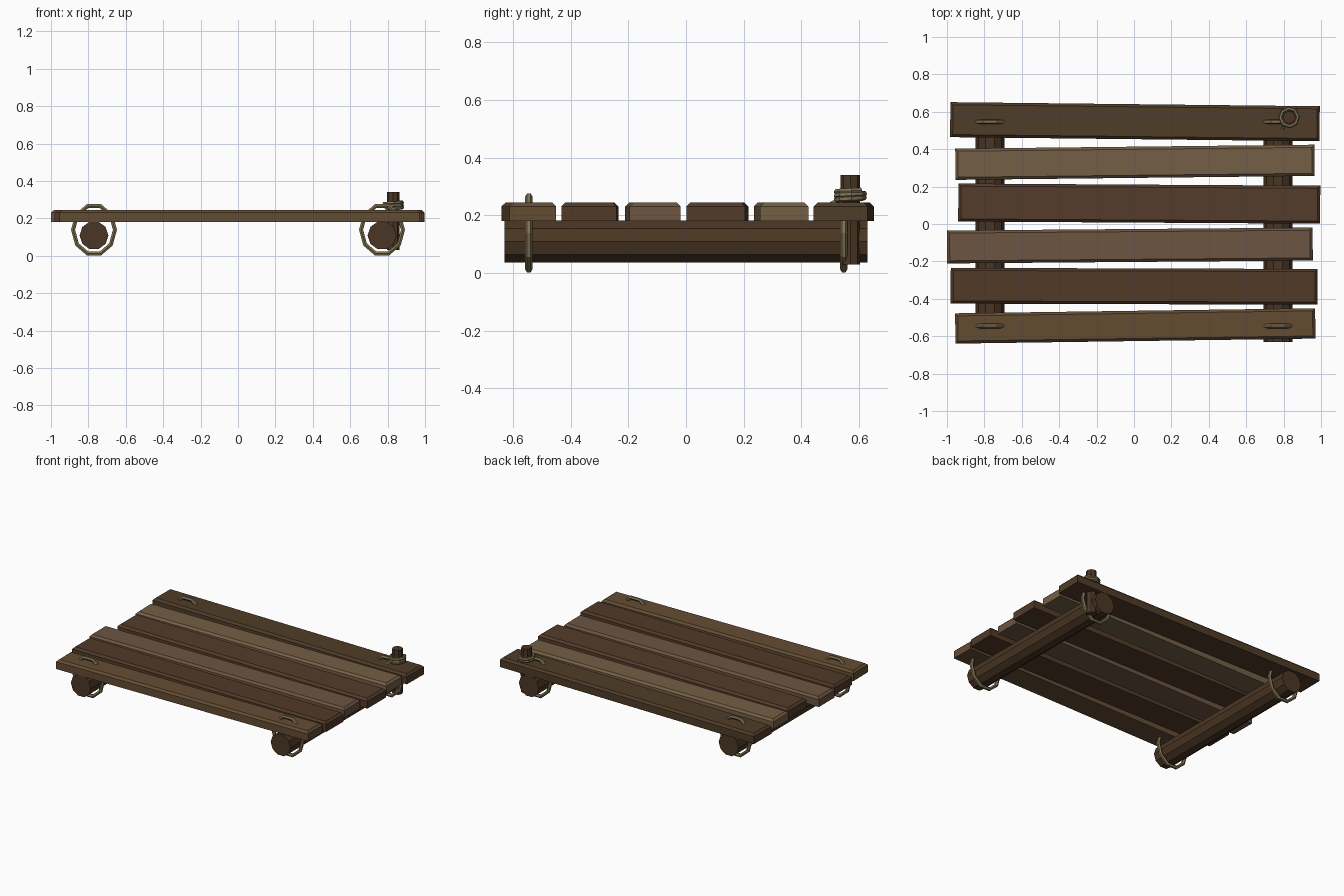
import bpy, bmesh
from math import sin, cos, pi, radians

if "Cube" in bpy.data.objects:
    bpy.data.objects.remove(bpy.data.objects["Cube"])


def material(name, r, g, b):
    lin = [(c / 255) ** 2.2 for c in (r, g, b)]
    m = bpy.data.materials.new(name)
    m.diffuse_color = (*lin, 1)
    m.use_nodes = True
    m.node_tree.nodes["Principled BSDF"].inputs["Base Color"].default_value = m.diffuse_color
    return m


ROPE = material("rope", 128, 114, 84)
LOG = material("log_wood", 76, 57, 40)


def plank(name, x, y, length, width, angle, color):
    # box with its top edges chamfered
    bm = bmesh.new()
    bmesh.ops.create_cube(bm, size=1)
    bmesh.ops.scale(bm, vec=(length, width, 0.065), verts=bm.verts)
    top = [e for e in bm.edges if all(v.co.z > 0 for v in e.verts)]
    bmesh.ops.bevel(bm, geom=top, offset=0.014, segments=1, affect='EDGES')
    me = bpy.data.meshes.new(name)
    bm.to_mesh(me)
    bm.free()
    ob = bpy.data.objects.new(name, me)
    bpy.context.collection.objects.link(ob)
    ob.location = (x, y, 0.2125)
    ob.rotation_euler.z = angle
    me.materials.append(material(name + "_wood", *color))


def pole(name, sides, radius, depth, loc, rot=(0, 0, 0)):
    bpy.ops.mesh.primitive_cylinder_add(vertices=sides, radius=radius, depth=depth,
                                        location=loc, rotation=rot)
    ob = bpy.context.object
    ob.name = name
    ob.data.materials.append(LOG)


def rope(name, points, radius, closed):
    # six-sided tube along a polyline
    cu = bpy.data.curves.new(name, 'CURVE')
    cu.dimensions = '3D'
    cu.bevel_depth = radius
    cu.bevel_resolution = 1
    cu.use_fill_caps = True
    sp = cu.splines.new('POLY')
    sp.points.add(len(points) - 1)
    for p, co in zip(sp.points, points):
        p.co = (*co, 1)
    sp.use_cyclic_u = closed
    sp.use_smooth = False
    cu.materials.append(ROPE)
    ob = bpy.data.objects.new(name, cu)
    bpy.context.collection.objects.link(ob)
    bpy.ops.object.select_all(action='DESELECT')
    ob.select_set(True)
    bpy.context.view_layer.objects.active = ob
    bpy.ops.object.convert(target='MESH')


# deck planks, each slightly crooked
planks = [
    (0.005, 0.547, 1.975, 0.187, -0.011, (80, 62, 44)),
    (0.005, 0.330, 1.920, 0.167, 0.011, (115, 95, 70)),
    (0.028, 0.109, 1.935, 0.203, -0.006, (84, 62, 47)),
    (-0.022, -0.115, 1.955, 0.176, 0.008, (108, 85, 68)),
    (0.001, -0.333, 1.962, 0.191, -0.003, (82, 60, 44)),
    (0.007, -0.545, 1.925, 0.162, 0.014, (100, 77, 54)),
]
for i, p in enumerate(planks):
    plank(f"deck_plank_{i + 1}", *p)

# cross logs and rope lashings
for side, x in (("left", -0.77), ("right", 0.77)):
    pole(f"{side}_log", 10, 0.077, 1.26, (x, 0, 0.109), (pi / 2, radians(90), 0))
    for end, y in (("front", -0.545), ("back", 0.547)):
        ring = [(x + 0.112 * cos(k * pi / 5), y, 0.139 + 0.133 * sin(k * pi / 5))
                for k in range(10)]
        rope(f"{side}_{end}_lashing", ring, 0.0125, True)

# mooring post with coiled rope and tail
px, py = 0.83, 0.57
pole("mooring_post", 8, 0.034, 0.31, (px, py, 0.185))
tail = [(0.79, 0.475, 0.19), (0.795, 0.505, 0.238)]
turns, seg = 2.5, 8
n = int(turns * seg)
coil = [(px + 0.047 * cos(4 + k * 2 * pi / seg), py + 0.047 * sin(4 + k * 2 * pi / seg),
         0.254 + 0.032 * k / n) for k in range(n + 1)]
rope("mooring_rope", tail + coil, 0.011, False)
